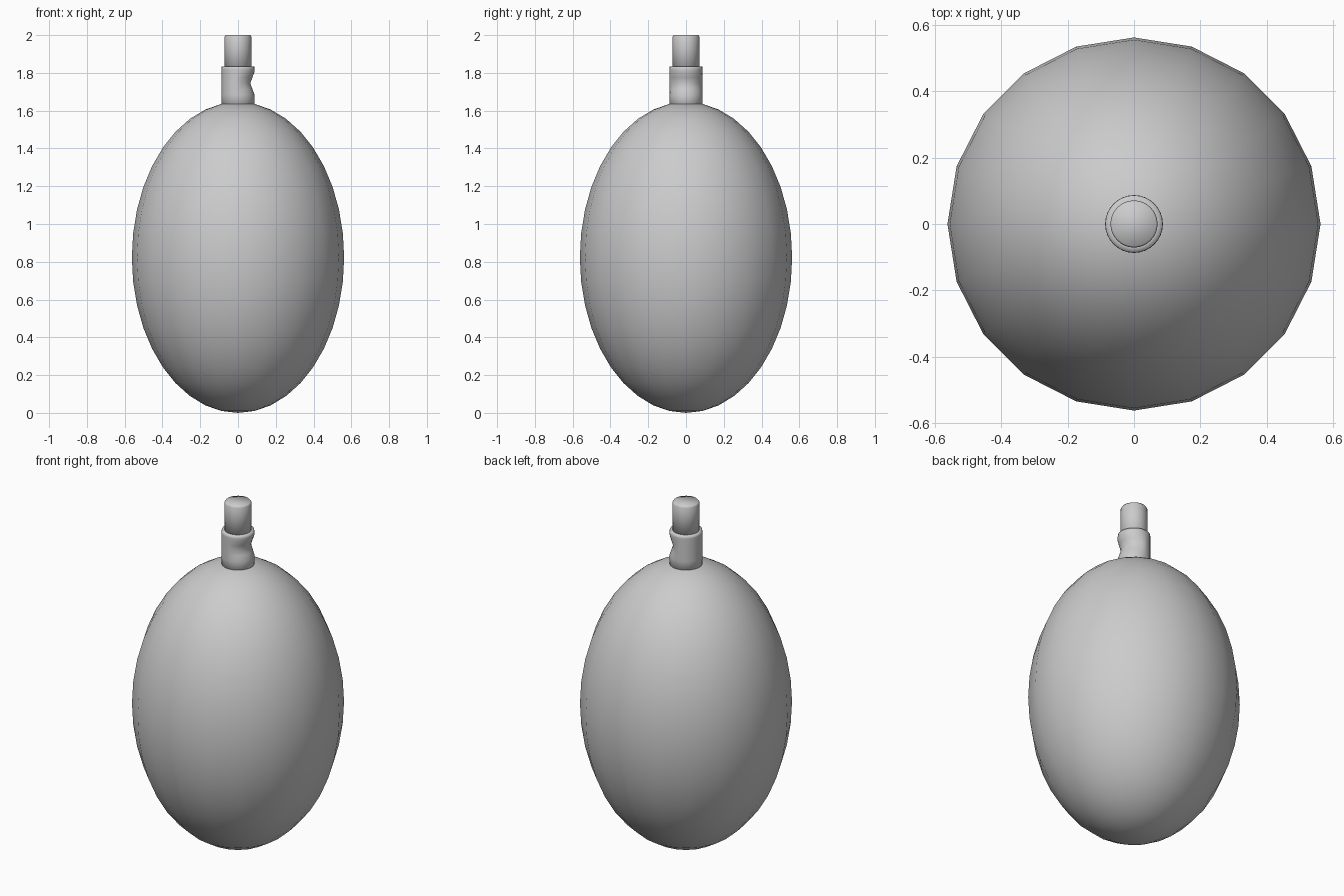
import bpy, math
from mathutils import Matrix

if "Cube" in bpy.data.objects:
    bpy.data.objects.remove(bpy.data.objects["Cube"])


def smooth(obj, whole=True):
    for p in obj.data.polygons:
        p.use_smooth = whole


def lathe(name, profile, sides, dent=None):
    """Closed solid of revolution from (radius, z) points, with optional dent."""
    verts, faces = [], []
    for r, z in profile:
        for i in range(sides):
            a = 2 * math.pi * i / sides
            rr = r - (dent(a, z) if dent else 0)
            verts.append((rr * math.cos(a), rr * math.sin(a), z))
    for k in range(len(profile) - 1):
        for i in range(sides):
            j = (i + 1) % sides
            faces.append((k * sides + i, k * sides + j,
                          (k + 1) * sides + j, (k + 1) * sides + i))
    faces.append(tuple(reversed(range(sides))))
    faces.append(tuple(range(len(verts) - sides, len(verts))))
    mesh = bpy.data.meshes.new(name)
    mesh.from_pydata(verts, [], faces)
    obj = bpy.data.objects.new(name, mesh)
    bpy.context.collection.objects.link(obj)
    smooth(obj)
    return obj


# Egg-shaped squeeze bulb
bpy.ops.mesh.primitive_uv_sphere_add(segments=20, ring_count=20, radius=1)
bulb = bpy.context.object
bulb.name = "bulb"
bulb.data.transform(Matrix.Translation((0, 0, 0.823)) @
                    Matrix.Diagonal((0.562, 0.562, 0.823, 1)))
smooth(bulb)


# Neck collar with a shallow rounded notch on the right side
def notch(a, z):
    d = abs((a + math.pi) % (2 * math.pi) - math.pi)
    depth = 0.022 * max(0.0, math.cos(d)) ** 0.7
    return depth * max(0.0, 1 - abs(z - 1.745) / 0.06)


levels = [1.60, 1.685, 1.715, 1.745, 1.775, 1.805, 1.82]
lathe("neck_collar", [(0.087, z) for z in levels] + [(0.086, 1.833), (0.07, 1.835)],
      32, notch)

# Outlet tube
lathe("outlet_tube", [(0.071, 1.78), (0.071, 1.992), (0.066, 2.0)], 32)
